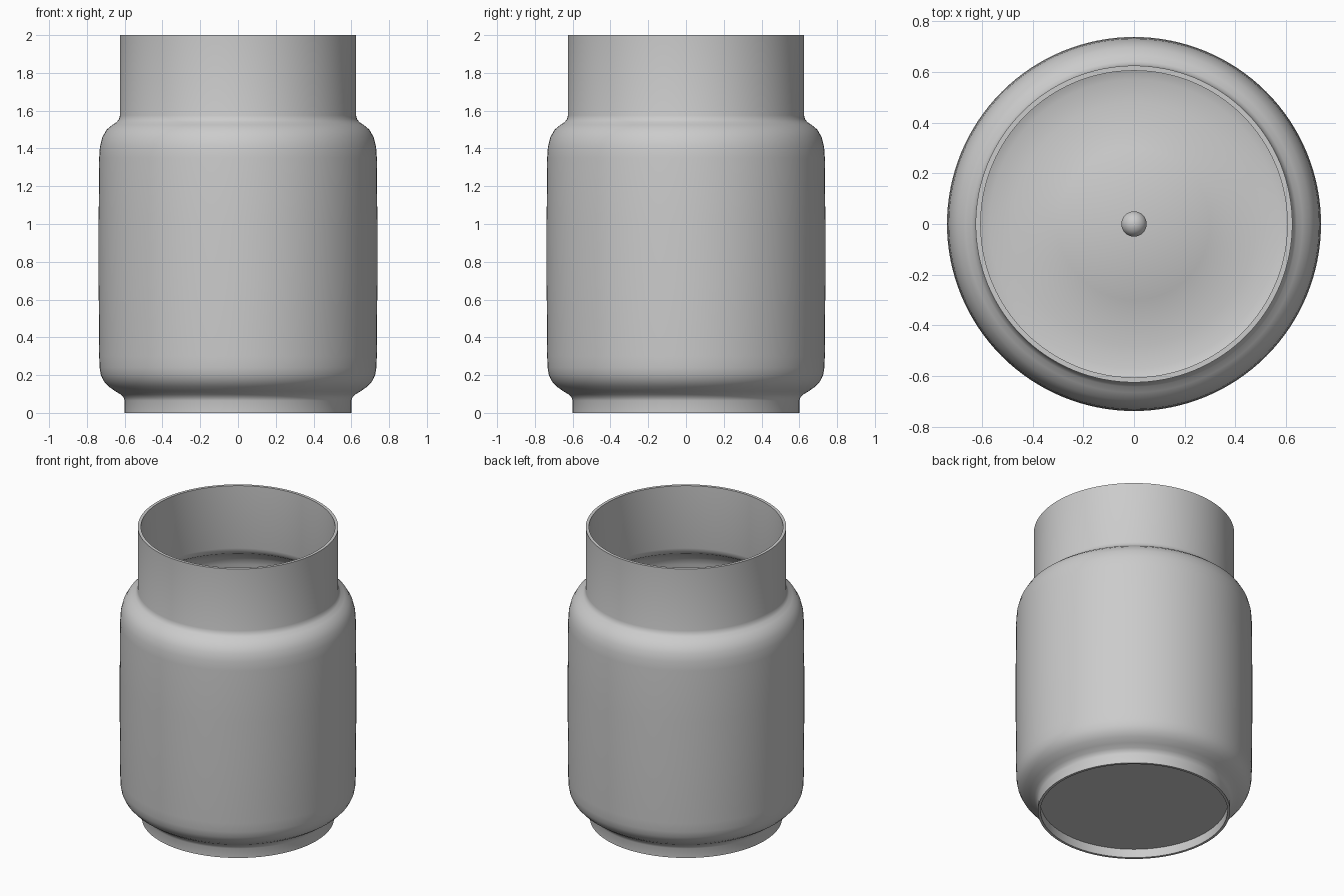
import bpy, bmesh, math

if "Cube" in bpy.data.objects:
    bpy.data.objects.remove(bpy.data.objects["Cube"])

SEGMENTS = 128


def lathe(name, profile):
    """Spin an (r, z) profile around the z axis."""
    bm = bmesh.new()
    verts = [bm.verts.new((r, 0, z)) for r, z in profile]
    edges = [bm.edges.new(pair) for pair in zip(verts, verts[1:])]
    bmesh.ops.spin(bm, geom=verts + edges, axis=(0, 0, 1), cent=(0, 0, 0),
                   angle=2 * math.pi, steps=SEGMENTS, use_duplicate=False)
    bmesh.ops.remove_doubles(bm, verts=bm.verts, dist=1e-5)
    bmesh.ops.recalc_face_normals(bm, faces=bm.faces)
    mesh = bpy.data.meshes.new(name)
    bm.to_mesh(mesh)
    bm.free()
    obj = bpy.data.objects.new(name, mesh)
    bpy.context.collection.objects.link(obj)
    bpy.ops.object.select_all(action='DESELECT')
    obj.select_set(True)
    bpy.context.view_layer.objects.active = obj
    bpy.ops.object.shade_smooth_by_angle(angle=math.radians(35))
    return obj


# Jar: recessed underside, foot, rounded body and straight neck
underside = [(0, 0.06), (0.583, 0.06), (0.583, 0)]
outer = [(0.60, 0), (0.60, 0.065), (0.605, 0.08), (0.62, 0.097), (0.65, 0.115),
         (0.685, 0.14), (0.71, 0.167), (0.726, 0.20), (0.733, 0.24),
         (0.735, 0.30), (0.738, 0.70), (0.738, 1.00), (0.735, 1.35),
         (0.731, 1.41), (0.718, 1.46), (0.695, 1.50), (0.665, 1.525),
         (0.642, 1.54), (0.63, 1.555), (0.625, 1.575), (0.625, 2.0)]
inner = [(0.605, 2.0), (0.605, 1.57), (0.61, 1.545), (0.625, 1.525),
         (0.655, 1.505), (0.683, 1.48), (0.703, 1.45), (0.712, 1.41),
         (0.715, 1.35), (0.718, 1.00), (0.718, 0.70), (0.715, 0.30),
         (0.71, 0.24), (0.695, 0.19), (0.665, 0.155), (0.62, 0.125),
         (0.57, 0.11)]
# Inside floor rises to a low flat-topped mound
floor = [(0.48, 0.11), (0.40, 0.116), (0.30, 0.135), (0.19, 0.17), (0, 0.17)]
lathe("jar", underside + outer + inner + floor)

# Small round knob in the middle of the floor
stem = [(0, 0.168), (0.03, 0.168), (0.025, 0.19)]
ball = [(0.05 * math.cos(a), 0.23 + 0.05 * math.sin(a))
        for a in (math.radians(-55 + 145 * i / 12) for i in range(13))]
lathe("floor_knob", stem + ball)
